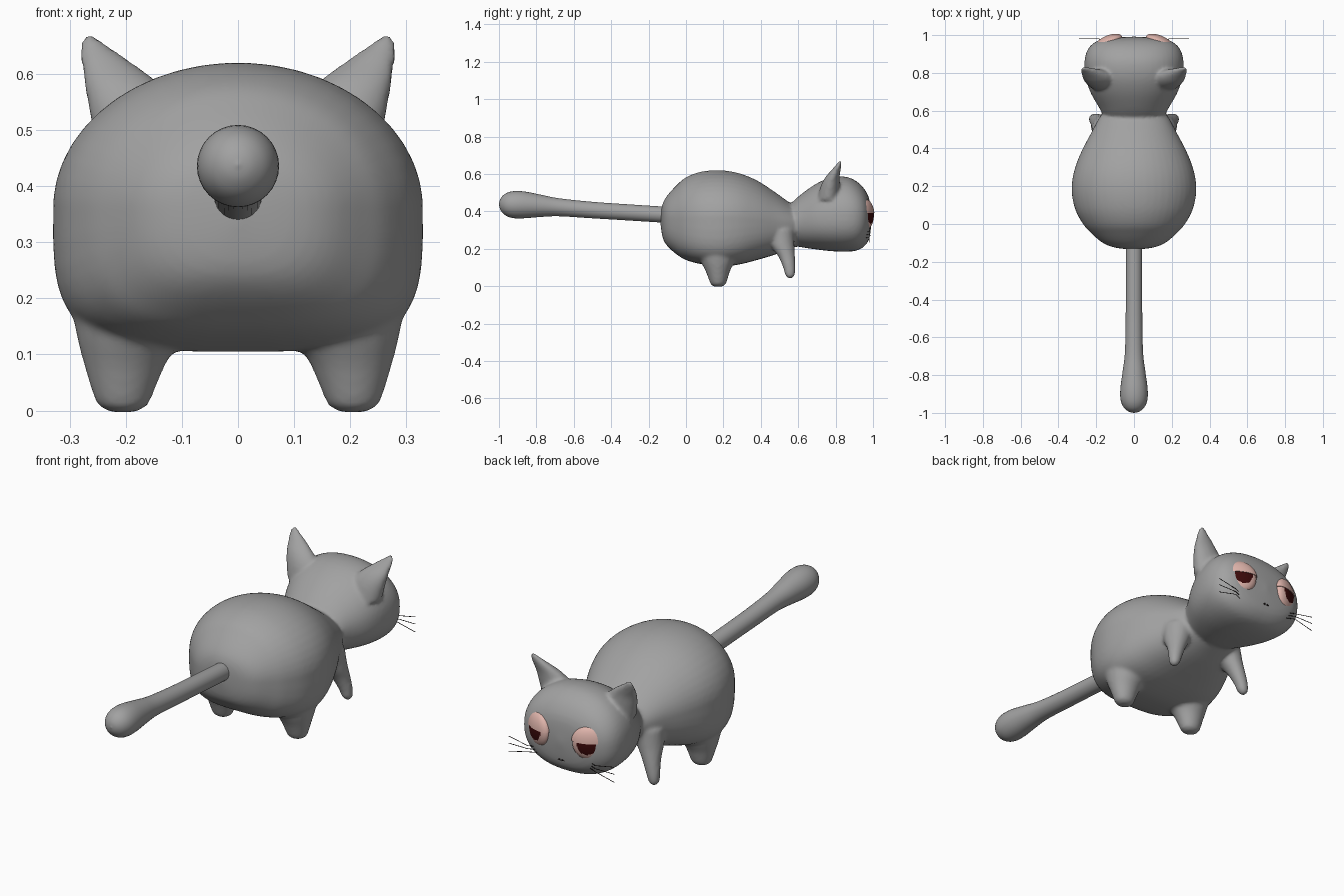
import bpy, bmesh, math
from mathutils import Vector, Matrix

if "Cube" in bpy.data.objects:
    bpy.data.objects.remove(bpy.data.objects["Cube"])


def material(name, rgb):
    m = bpy.data.materials.new(name)
    m.diffuse_color = (*rgb, 1)
    m.use_nodes = True
    m.node_tree.nodes["Principled BSDF"].inputs["Base Color"].default_value = m.diffuse_color
    return m


FUR = material("grey_fur", (0.36, 0.36, 0.36))
PINK = material("pale_pink", (0.74, 0.46, 0.41))
IRIS = material("dark_red", (0.045, 0.003, 0.003))
DARK = material("near_black", (0.015, 0.01, 0.01))


def finish(bm, name, *mats):
    bmesh.ops.recalc_face_normals(bm, faces=bm.faces)
    for f in bm.faces:
        f.smooth = True
    me = bpy.data.meshes.new(name)
    bm.to_mesh(me)
    bm.free()
    ob = bpy.data.objects.new(name, me)
    bpy.context.collection.objects.link(ob)
    for m in mats:
        me.materials.append(m)
    return ob


def spline(rows, steps):
    """Catmull-Rom interpolation through rows of numbers."""
    out = []
    for i in range(len(rows) - 1):
        a, b = rows[max(i - 1, 0)], rows[i]
        c, d = rows[i + 1], rows[min(i + 2, len(rows) - 1)]
        for s in range(steps):
            t = s / steps
            out.append([0.5 * (2 * q + (r - p) * t + (2 * p - 5 * q + 4 * r - u) * t * t
                               + (3 * q - p - 3 * r + u) * t ** 3)
                        for p, q, r, u in zip(a, b, c, d)])
    return out + [list(rows[-1])]


def skin(bm, rings):
    """Bridge rings of points into a closed tube."""
    loops = [[bm.verts.new(p) for p in r] for r in rings]
    n = len(loops[0])
    for a, b in zip(loops, loops[1:]):
        for i in range(n):
            bm.faces.new((a[i], a[(i + 1) % n], b[(i + 1) % n], b[i]))
    bm.faces.new(loops[0])
    bm.faces.new(loops[-1])


def trunk(bm, rows, n=48):
    """Rows: y, half width, bottom, middle, top, upper exponent, lower exponent."""
    rings = []
    for y, w, lo, mid, hi, eu, el in spline(rows, 4):
        ring = []
        for i in range(n):
            a = 2 * math.pi * (i + 0.5) / n
            c, s = math.cos(a), math.sin(a)
            e = 2 / (eu if s > 0 else el)
            h = hi - mid if s > 0 else mid - lo
            ring.append((max(w, 0.004) * math.copysign(abs(c) ** e, c), y,
                         mid + max(h, 0.004) * math.copysign(abs(s) ** e, s)))
        rings.append(ring)
    skin(bm, rings)


def limb(bm, rows, side, n=20):
    """Rows: x, y, z, x radius, y radius; horizontal rings."""
    skin(bm, [[(side * (x + max(rx, 0.002) * math.cos(2 * math.pi * i / n)),
                y + max(ry, 0.002) * math.sin(2 * math.pi * i / n), z) for i in range(n)]
              for x, y, z, rx, ry in spline(rows, 4)])


# Body, head, legs and ears fused into one smooth skin
bm = bmesh.new()
trunk(bm, [
    (-0.137, 0.0, 0.34, 0.36, 0.38, 2, 2),
    (-0.125, 0.10, 0.26, 0.36, 0.44, 2, 2.5),
    (-0.10, 0.165, 0.215, 0.36, 0.485, 2, 3),
    (-0.05, 0.225, 0.17, 0.36, 0.54, 2, 3.3),
    (0.0, 0.27, 0.14, 0.36, 0.582, 2, 3.5),
    (0.08, 0.312, 0.118, 0.36, 0.612, 2, 3.8),
    (0.18, 0.33, 0.105, 0.36, 0.62, 2, 3.8),
    (0.28, 0.317, 0.115, 0.36, 0.605, 2, 3.5),
    (0.38, 0.28, 0.14, 0.35, 0.565, 2, 3),
    (0.48, 0.228, 0.17, 0.34, 0.50, 2, 2.6),
    (0.56, 0.185, 0.20, 0.33, 0.443, 2, 2.3),
    (0.64, 0.13, 0.23, 0.32, 0.40, 2, 2),
])
trunk(bm, [
    (0.54, 0.09, 0.27, 0.34, 0.41, 2, 2),
    (0.57, 0.155, 0.222, 0.34, 0.45, 2, 2),
    (0.62, 0.187, 0.208, 0.35, 0.495, 2, 2.2),
    (0.70, 0.232, 0.196, 0.36, 0.55, 2.1, 2.3),
    (0.78, 0.256, 0.187, 0.37, 0.582, 2.2, 2.4),
    (0.86, 0.262, 0.184, 0.37, 0.584, 2.2, 2.4),
    (0.92, 0.247, 0.193, 0.37, 0.555, 2.2, 2.4),
    (0.96, 0.21, 0.22, 0.37, 0.51, 2.2, 2.3),
    (0.982, 0.145, 0.262, 0.37, 0.457, 2, 2.2),
    (0.992, 0.0, 0.35, 0.36, 0.37, 2, 2),
])
for side in (-1, 1):
    # Back leg
    limb(bm, [(0.19, 0.17, 0.20, 0.11, 0.115), (0.195, 0.17, 0.13, 0.092, 0.09),
              (0.202, 0.17, 0.08, 0.072, 0.065), (0.205, 0.172, 0.03, 0.054, 0.048),
              (0.205, 0.172, 0.008, 0.043, 0.038), (0.205, 0.172, -0.003, 0.02, 0.02)], side)
    # Front leg
    limb(bm, [(0.14, 0.50, 0.30, 0.08, 0.08), (0.165, 0.515, 0.22, 0.062, 0.065),
              (0.187, 0.538, 0.16, 0.044, 0.045), (0.205, 0.552, 0.10, 0.033, 0.033),
              (0.213, 0.556, 0.06, 0.025, 0.026), (0.215, 0.557, 0.042, 0.01, 0.012)], side)
    # Ear
    limb(bm, [(0.165, 0.76, 0.46, 0.085, 0.06), (0.18, 0.77, 0.53, 0.085, 0.052),
              (0.205, 0.782, 0.58, 0.069, 0.039), (0.234, 0.802, 0.62, 0.046, 0.025),
              (0.256, 0.817, 0.65, 0.025, 0.014), (0.266, 0.826, 0.671, 0.009, 0.006)], side)
cat = finish(bm, "body_and_head", FUR)
mod = cat.modifiers.new("fuse", 'REMESH')
mod.mode = 'VOXEL'
mod.voxel_size = 0.009
mod.use_smooth_shade = True
mod = cat.modifiers.new("soften", 'SMOOTH')
mod.factor = 0.5
mod.iterations = 6

# Tail with a bulbous tip
bm = bmesh.new()
skin(bm, [[(max(r, 0.002) * math.cos(k * math.pi / 16), y, z + max(r, 0.002) * math.sin(k * math.pi / 16))
           for k in range(32)] for y, z, r in spline([
               (-0.08, 0.38, 0.043), (-0.30, 0.394, 0.043), (-0.50, 0.407, 0.044), (-0.68, 0.422, 0.048),
               (-0.78, 0.43, 0.06), (-0.87, 0.435, 0.072), (-0.93, 0.436, 0.071),
               (-0.97, 0.437, 0.055), (-0.993, 0.438, 0.028), (-1.0, 0.438, 0.0)], 4)])
finish(bm, "tail", FUR)


def eyeball(size):
    """Flattened ball whose pole points along +y."""
    bm = bmesh.new()
    bmesh.ops.create_uvsphere(bm, u_segments=40, v_segments=40, radius=1)
    bmesh.ops.rotate(bm, verts=bm.verts, matrix=Matrix.Rotation(-math.pi / 2, 3, 'X'))
    bmesh.ops.scale(bm, verts=bm.verts, vec=Vector((0.078, 0.036, 0.08)) * size)
    return bm


LID_EDGE = 0.012
for side, label in ((-1, "left"), (1, "right")):
    place = Matrix.Translation((side * 0.138, 0.958, 0.38)) @ Matrix.Rotation(-side * math.radians(25), 4, 'Z')
    # Eye with the iris picked by distance from its centre
    bm = eyeball(1)
    for f in bm.faces:
        c = f.calc_center_median()
        f.material_index = int(c.y > 0 and math.hypot(c.x + side * 0.006, c.z - 0.002) < 0.047)
    bm.transform(place)
    finish(bm, label + "_eye", PINK, IRIS)
    # Drooping upper lid
    bm = eyeball(1.07)
    cut = bmesh.ops.bisect_plane(bm, geom=bm.verts[:] + bm.edges[:] + bm.faces[:],
                                 plane_co=(0, 0, LID_EDGE), plane_no=(0, 0, 1), clear_inner=True)
    bmesh.ops.contextual_create(bm, geom=[e for e in cut['geom_cut'] if isinstance(e, bmesh.types.BMEdge)])
    bm.transform(place)
    lid = finish(bm, label + "_eyelid", PINK)
    bpy.context.view_layer.objects.active = lid
    lid.select_set(True)
    bpy.ops.object.shade_smooth_by_angle(angle=math.radians(40))
    lid.select_set(False)


def strokes(name, paths, radius):
    """Thin round strokes along point paths."""
    cu = bpy.data.curves.new(name, 'CURVE')
    cu.dimensions = '3D'
    cu.bevel_depth = radius
    cu.bevel_resolution = 1
    cu.use_fill_caps = True
    for pts in paths:
        sp = cu.splines.new('POLY')
        sp.points.add(len(pts) - 1)
        for p, co in zip(sp.points, pts):
            p.co = (*co, 1)
    cu.materials.append(DARK)
    bpy.context.collection.objects.link(bpy.data.objects.new(name, cu))


# Whiskers and mouth
strokes("whiskers", [[(s * 0.13, 0.955, z0), (s * 0.185, 0.98, z0), (s * 0.29, 0.98, z1)]
                     for s in (-1, 1) for z0, z1 in ((0.29, 0.31), (0.275, 0.275), (0.26, 0.235))], 0.0015)
strokes("mouth", [[(s * 0.004, 0.982, 0.272), (s * 0.016, 0.979, 0.27), (s * 0.028, 0.973, 0.255)]
                  for s in (-1, 1)], 0.005)
